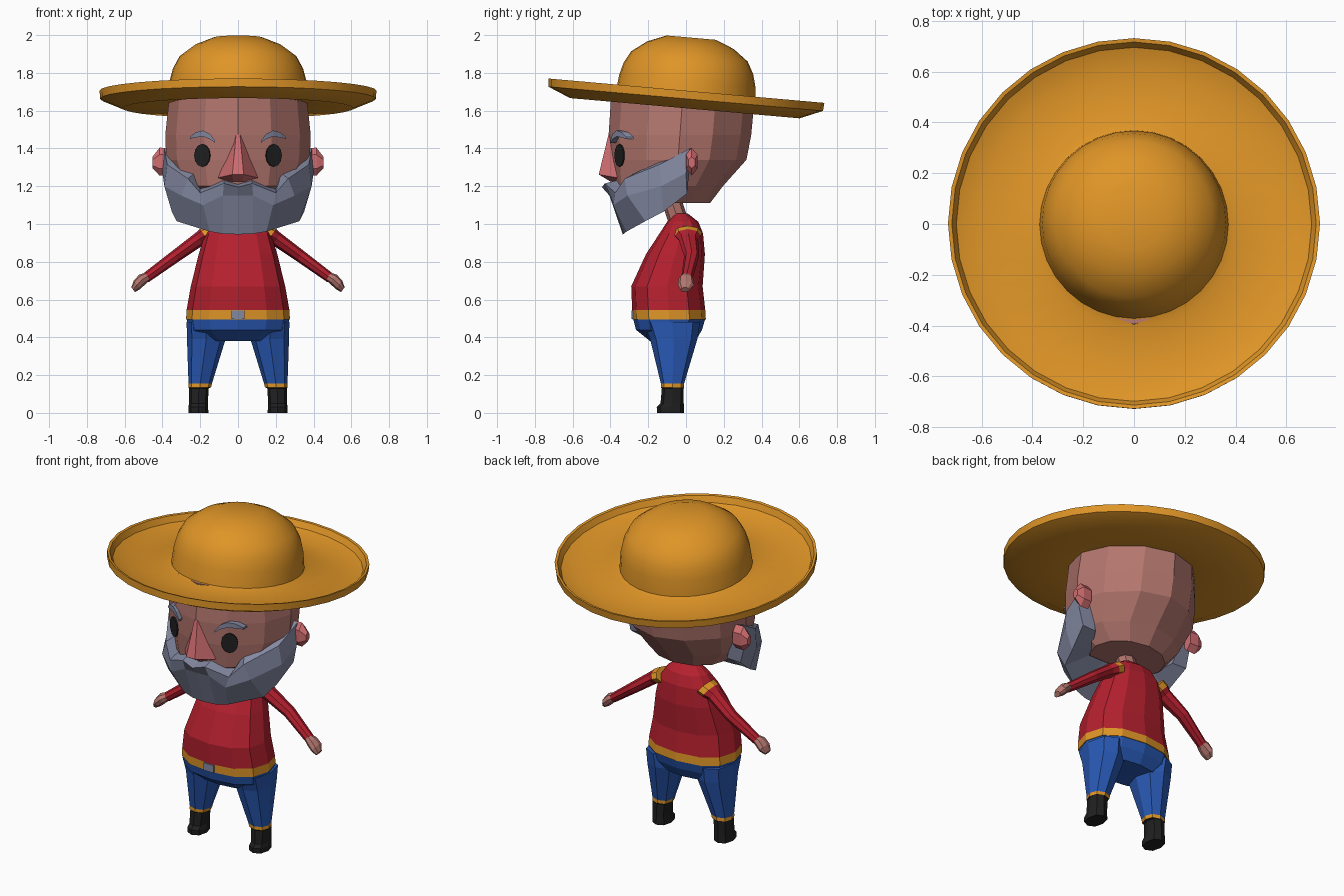
import bpy, bmesh, math
from mathutils import Vector, Matrix


def mat(name, r, g, b):
    m = bpy.data.materials.new(name)
    m.diffuse_color = (r, g, b, 1)
    return m


GOLD = mat("straw gold", .74, .30, .02)
SKIN = mat("skin", .45, .18, .155)
PINK = mat("rosy skin", .64, .155, .165)
RED = mat("red cloth", .45, .014, .027)
BLUE = mat("blue cloth", .022, .10, .46)
GREY = mat("blue grey hair", .23, .25, .36)
BLACK = mat("black", .014, .014, .014)


def ell(c, a, b, n, p=1.0):
    """Closed (super)ellipse of n points around c, with half axes a and b."""
    pts = []
    for i in range(n):
        t = 2 * math.pi * i / n
        u, v = math.sin(t), -math.cos(t)
        u = math.copysign(abs(u) ** p, u) if abs(u) > 1e-6 else 0
        v = math.copysign(abs(v) ** p, v) if abs(v) > 1e-6 else 0
        pts.append(Vector(c) + Vector(a) * u + Vector(b) * v)
    return pts


def level(z, rx, y0, y1, n, p=1.0, cx=0, tilt=0):
    """Horizontal ring given by its half width and its y range."""
    return ell((cx, (y0 + y1) / 2, z - tilt * (y0 + y1) / 2), (rx, 0, 0),
               (0, (y1 - y0) / 2, -tilt * (y1 - y0) / 2), n, p)


def loft(name, rings, mats, segs=None):
    """Skin over closed rings with end caps; segs = material index per segment."""
    bm = bmesh.new()
    vs = [[bm.verts.new(p) for p in r] for r in rings]
    n = len(rings[0])
    for k in range(len(vs) - 1):
        for i in range(n):
            j = (i + 1) % n
            f = bm.faces.new((vs[k][i], vs[k][j], vs[k + 1][j], vs[k + 1][i]))
            f.material_index = segs[k] if segs else 0
    bm.faces.new(vs[0][::-1]).material_index = segs[0] if segs else 0
    bm.faces.new(vs[-1]).material_index = segs[-1] if segs else 0
    bmesh.ops.recalc_face_normals(bm, faces=bm.faces)
    me = bpy.data.meshes.new(name)
    bm.to_mesh(me)
    bm.free()
    for m in mats:
        me.materials.append(m)
    ob = bpy.data.objects.new(name, me)
    bpy.context.collection.objects.link(ob)
    return ob


# Hat: lathed profile with a thin dished brim, tilted up at the front
profile = [(.355, .028), (.61, 0), (.73, .05), (.733, .093), (.718, .09), (.70, .055), (.61, .02),
           (.40, .04), (.372, .05), (.362, .145), (.345, .21), (.31, .275), (.23, .335), (.13, .375)]
hat = loft("hat", [ell((0, 0, z), (r, 0, 0), (0, r, 0), 32) for r, z in profile], [GOLD])
hat.data.transform(Matrix.Translation((0, -.006, 1.613)) @ Matrix.Rotation(-.088, 4, 'X'))
bpy.context.view_layer.objects.active = hat
hat.select_set(True)
bpy.ops.object.shade_smooth_by_angle(angle=math.radians(35))
hat.select_set(False)

# Head and neck
Q = 1.12
loft("head", [level(1.66, .365, -.395, .36, 12, Q, tilt=.09),
              level(1.47, .385, -.41, .345, 12, Q), level(1.34, .38, -.405, .32, 12, Q),
              level(1.2, .32, -.38, .195, 12), level(1.11, .23, -.24, .127, 12)], [SKIN])
loft("neck", [level(1.0, .055, -.09, .02, 8), level(1.15, .055, -.14, -.03, 8)], [SKIN])

# Nose: wedge with a protruding blunt tip
loft("nose", [[Vector(p) for p in r] for r in (
    [(-.015, -.39, 1.475), (-.01, -.41, 1.475), (.01, -.41, 1.475), (.015, -.39, 1.475)],
    [(-.105, -.365, 1.245), (-.03, -.462, 1.262), (.03, -.462, 1.262), (.105, -.365, 1.245)],
    [(-.06, -.35, 1.225), (-.025, -.40, 1.225), (.025, -.40, 1.225), (.06, -.35, 1.225)])], [PINK])


def face_y(x):
    return -.035 - .374 * (1 - (x / .385) ** 1.786) ** .56


# Eyes, brows and ears
for s, side in ((1, "left"), (-1, "right")):
    out = Vector((s * .5, -.866, 0))
    along = Vector((.866, s * .5, 0)) * .048
    c = Vector((s * .188, -.35, 1.363))
    loft(side + "_eye", [ell(c + out * d, along, (0, 0, .06), 12) for d in (-.002, .006)], [BLACK])

    brow = [(.255, 1.45, 1.46), (.225, 1.458, 1.485), (.185, 1.463, 1.495),
            (.15, 1.45, 1.478), (.122, 1.43, 1.442)]
    loft(side + "_brow", [[Vector((s * x, face_y(x) + dy, z)) for dy, z in
                           ((.02, lo), (-.02, lo), (-.02, hi), (.02, hi))]
                          for x, lo, hi in brow], [GREY])

    loft(side + "_ear", [ell((s * x, .03, z), (0, ry, 0), (0, 0, rz), 6) for x, z, ry, rz in
                         ((.36, 1.33, .034, .072), (.415, 1.33, .036, .074),
                          (.453, 1.325, .02, .03))], [PINK])

# Beard: columns running from the ear to the middle, then mirrored
# each column: inner top, outer top, middle, lower edge, inner bottom
half = [
    [(.35, .03, 1.40), (.39, .02, 1.40), (.40, 0, 1.27), (.375, .005, 1.16), (.28, 0, 1.16)],
    [(.32, -.14, 1.335), (.375, -.14, 1.315), (.39, -.13, 1.2), (.35, -.12, 1.065), (.22, -.1, 1.12)],
    [(.23, -.27, 1.27), (.265, -.325, 1.24), (.30, -.31, 1.15), (.325, -.215, 1.015), (.2, -.15, 1.1)],
    [(.2, -.29, 1.185), (.2, -.375, 1.165), (.185, -.385, 1.1), (.15, -.315, .96), (.1, -.15, 1.1)],
    [(.075, -.35, 1.235), (.075, -.43, 1.215), (.08, -.40, 1.15), (.08, -.33, .948), (.05, -.15, 1.1)],
    [(0, -.36, 1.215), (0, -.445, 1.195), (0, -.405, 1.15), (0, -.335, .945), (0, -.15, 1.1)],
]
cols = [[Vector(p) for p in c] for c in half]
cols += [[Vector((-p.x, p.y, p.z)) for p in c] for c in cols[-2::-1]]
loft("beard", cols, [GREY])

# Shirt with belt, buckle plate
P = .85
loft("shirt_and_belt", [
    level(.495, .275, -.283, .105, 12, P), level(.545, .272, -.285, .102, 12, P),
    level(.67, .25, -.29, .088, 12, P), level(.84, .208, -.212, .10, 12, P),
    level(.95, .175, -.14, .09, 12, P), level(1.012, .13, -.10, .065, 12, P),
    level(1.055, .07, -.06, .01, 12, P)], [RED, GOLD], [1, 0, 0, 0, 0, 0])
loft("buckle", [[Vector((x, y, z)) for x, z in
                 ((-.035, .497), (.035, .497), (.035, .543), (-.035, .543))]
                for y in (-.280, -.288)], [GREY])

# Trouser seat
loft("trouser_seat", [level(.50, .272, -.28, .102, 12, P), level(.44, .262, -.265, .085, 12, P),
                      level(.38, .18, -.19, .05, 12, P)], [BLUE])

# Legs with boots, arms with hands
for s, side in ((1, "left"), (-1, "right")):
    leg = [(.48, .172, .1, -.225, .075), (.39, .168, .102, -.19, .06),
           (.155, .2, .062, -.133, -.01), (.135, .203, .06, -.133, -.01),
           (.13, .207, .052, -.128, -.012), (.05, .21, .05, -.135, -.012),
           (.03, .21, .052, -.155, -.01), (0, .21, .053, -.153, -.01)]
    loft(side + "_leg_and_boot", [level(z, rx, a, b, 8, .85, cx=s * cx) for z, cx, rx, a, b in leg],
         [BLUE, GOLD, BLACK], [0, 0, 1, 2, 2, 2, 2])

    arm = [(.14, .01, .955, .075, .045), (.175, .01, .938, .07, .044), (.205, .012, .92, .052, .038),
           (.33, .03, .83, .04, .033), (.49, .005, .713, .03, .027)]
    hand = [(.47, .005, .727, .024, .022), (.505, 0, .708, .04, .03),
            (.535, 0, .678, .044, .028), (.555, -.005, .652, .025, .016)]
    for part, rows, mats, segs in (("arm", arm, [RED, GOLD], [1, 0, 0, 0]),
                                   ("hand", hand, [SKIN], None)):
        loft(f"{side}_{part}", [ell((s * x, y, z), (0, ry, 0), (s * .604 * rz, 0, .797 * rz), 8)
                                for x, y, z, ry, rz in rows], mats, segs)
